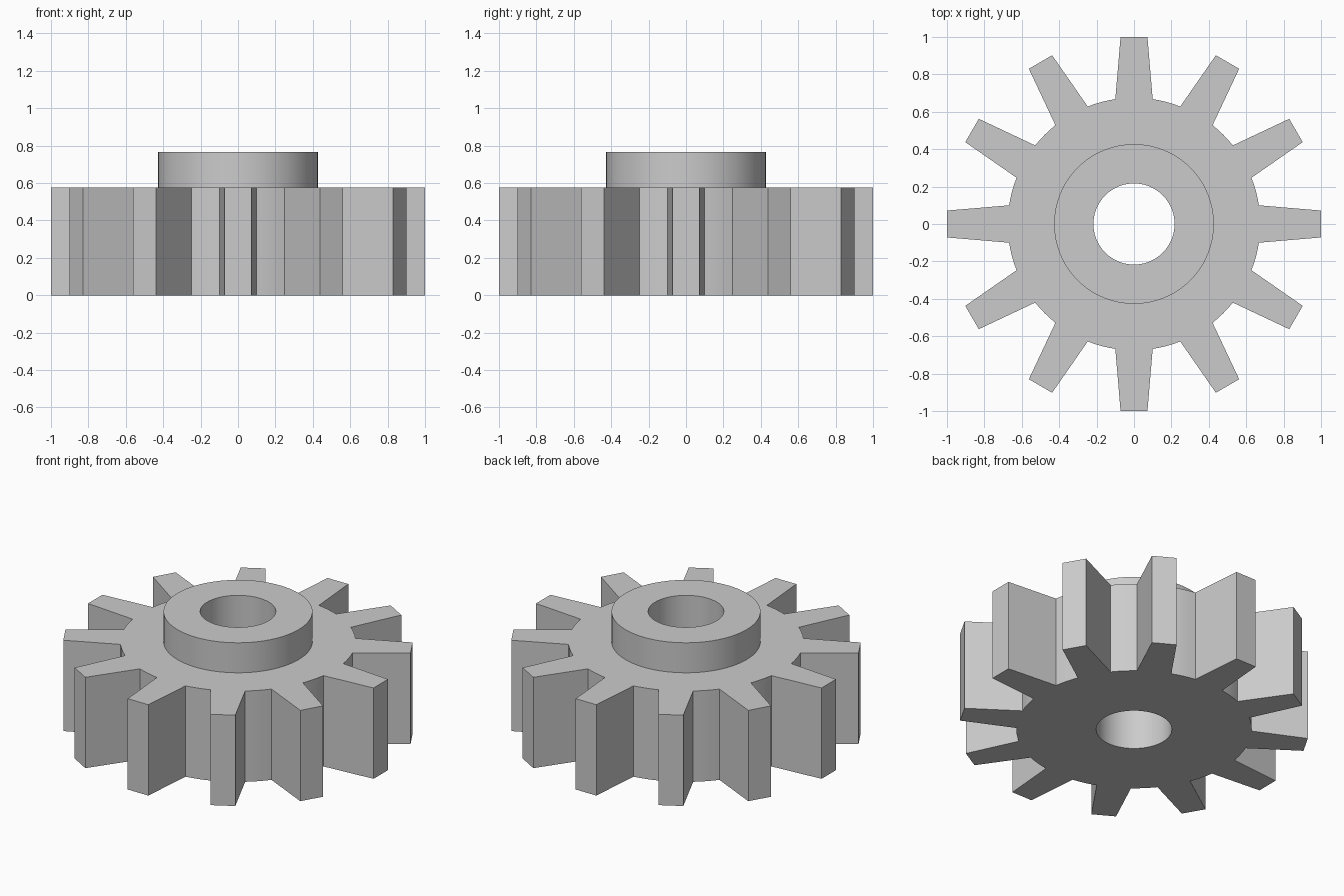
import bpy, bmesh
from math import atan2, cos, hypot, radians, sin, tau

if "Cube" in bpy.data.objects:
    bpy.data.objects.remove(bpy.data.objects["Cube"])

TEETH = 12
PITCH = tau / TEETH
WHEEL_TOP, COLLAR_TOP = 0.575, 0.765
BORE, COLLAR, ROOT = 0.217, 0.427, 0.675

# Outline of one tooth and the valley after it, as (angle, radius)
tip_angle, tip_radius = atan2(0.072, 1), hypot(0.072, 1)
root_angle = radians(8.5)
VALLEY_STEPS = 4
tooth = [(-tip_angle, tip_radius), (0, 1), (tip_angle, tip_radius)]
for i in range(VALLEY_STEPS + 1):
    tooth.append((root_angle + (PITCH - 2 * root_angle) * i / VALLEY_STEPS, ROOT))
outline = [(a + k * PITCH, r) for k in range(TEETH) for a, r in tooth]

# Concentric loops from the bore, round the wheel and collar, back to the bore
# (radius None follows the tooth outline)
profile = [(BORE, 0), (None, 0), (None, WHEEL_TOP),
           (COLLAR, WHEEL_TOP), (COLLAR, COLLAR_TOP), (BORE, COLLAR_TOP)]
bm = bmesh.new()
loops = [[bm.verts.new(((radius or r) * cos(a), (radius or r) * sin(a), z))
          for a, r in outline] for radius, z in profile]
n = len(outline)
for i, low in enumerate(loops):
    high = loops[(i + 1) % len(loops)]
    for j in range(n):
        k = (j + 1) % n
        bm.faces.new((low[j], low[k], high[k], high[j]))
bmesh.ops.recalc_face_normals(bm, faces=bm.faces)

mesh = bpy.data.meshes.new("spur_gear")
bm.to_mesh(mesh)
bm.free()
gear = bpy.data.objects.new("spur_gear", mesh)
bpy.context.collection.objects.link(gear)

# Plain grey
color = (0.6, 0.6, 0.6, 1)
grey = bpy.data.materials.new("light_grey")
grey.use_nodes = True
grey.diffuse_color = color
grey.node_tree.nodes["Principled BSDF"].inputs["Base Color"].default_value = color
mesh.materials.append(grey)

# Smooth round walls, sharp tooth and rim edges
bpy.ops.object.select_all(action="DESELECT")
gear.select_set(True)
bpy.context.view_layer.objects.active = gear
bpy.ops.object.shade_smooth_by_angle(angle=radians(30))
